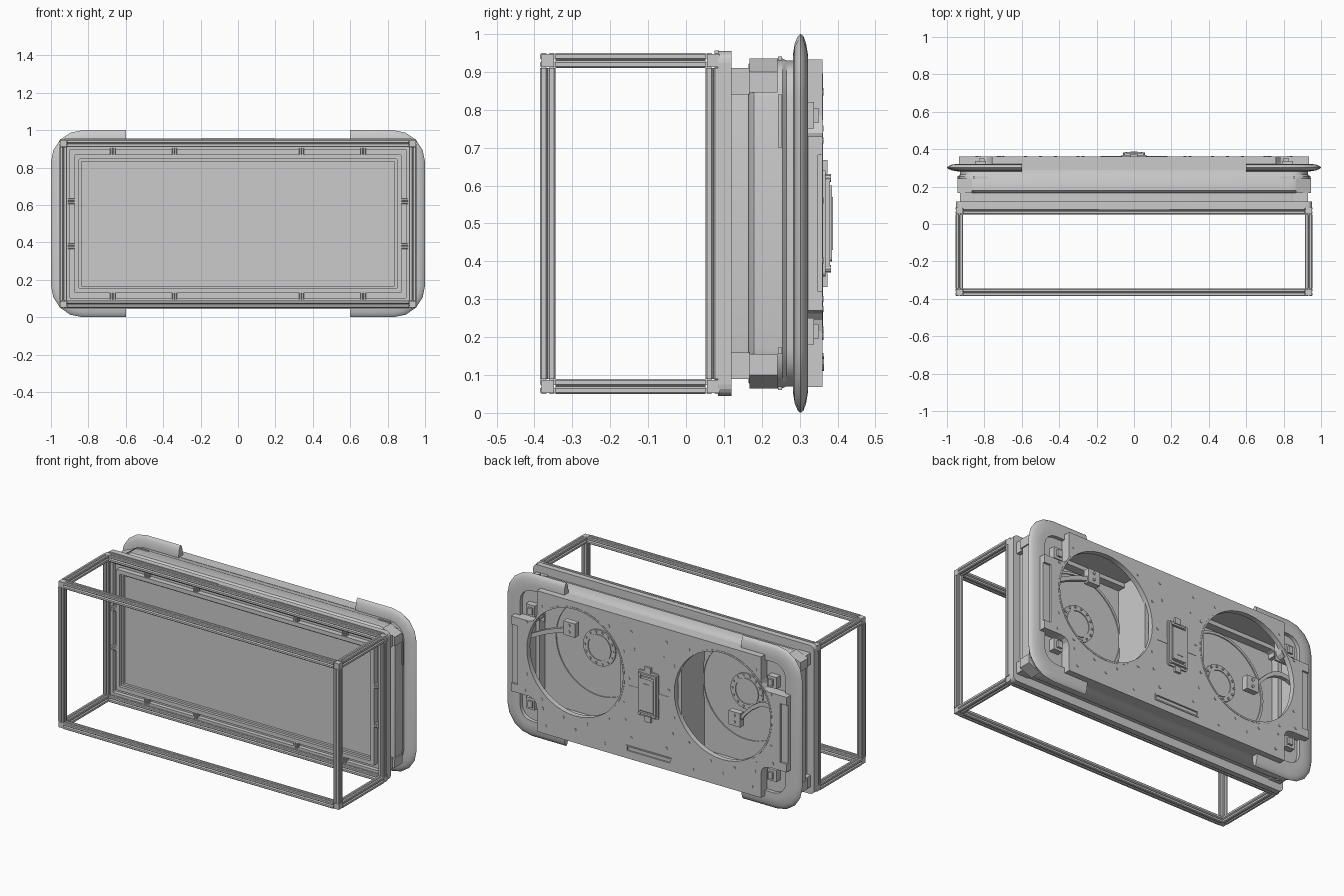
import bpy, bmesh, math
from mathutils import Vector

if "Cube" in bpy.data.objects:
    bpy.data.objects.remove(bpy.data.objects["Cube"])

def make(name, verts, faces, smooth=False):
    bm = bmesh.new()
    vs = [bm.verts.new(v) for v in verts]
    for f in faces:
        bm.faces.new([vs[i] for i in f])
    bmesh.ops.recalc_face_normals(bm, faces=bm.faces)
    me = bpy.data.meshes.new(name)
    bm.to_mesh(me)
    bm.free()
    ob = bpy.data.objects.new(name, me)
    bpy.context.collection.objects.link(ob)
    if smooth:
        bpy.ops.object.select_all(action='DESELECT')
        ob.select_set(True)
        bpy.context.view_layer.objects.active = ob
        bpy.ops.object.shade_smooth_by_angle(angle=math.radians(35))
    return ob

def rrect(hx, hz, r, n=4):
    """Rounded rectangle outline in x-z, centred on z = 0.5."""
    pts = []
    for k, (sx, sz) in enumerate([(1, 1), (-1, 1), (-1, -1), (1, -1)]):
        for i in range(n + 1):
            a = math.pi / 2 * (k + i / n)
            pts.append((sx * (hx - r) + r * math.cos(a), 0.5 + sz * (hz - r) + r * math.sin(a)))
    return pts

def circle(cx, cz, r, n=48):
    return [(cx + r * math.cos(2 * math.pi * i / n), cz + r * math.sin(2 * math.pi * i / n)) for i in range(n)]

def skin(name, loops, closed=True, smooth=False):
    """Join (outline, y) loops into a tube whose section closes on itself."""
    n, m = len(loops[0][0]), len(loops)
    verts = [(x, y, z) for pts, y in loops for x, z in pts]
    faces = [(i * n + j, i * n + (j + 1) % n, (i + 1) % m * n + (j + 1) % n, (i + 1) % m * n + j)
             for i in range(m) for j in range(n if closed else n - 1)]
    if not closed:
        faces += [[i * n for i in range(m)], [i * n + n - 1 for i in range(m)]]
    return make(name, verts, faces, smooth)

def ring(name, outer, inner, y0, y1, smooth=False):
    return skin(name, [(outer, y0), (outer, y1), (inner, y1), (inner, y0)], True, smooth)

def prism(name, pts, y0, y1, smooth=False):
    n = len(pts)
    verts = [(x, y0, z) for x, z in pts] + [(x, y1, z) for x, z in pts]
    faces = [(i, (i + 1) % n, n + (i + 1) % n, n + i) for i in range(n)]
    return make(name, verts, faces + [list(range(n)), list(range(n, 2 * n))], smooth)

def box(name, x0, x1, y0, y1, z0, z1):
    return prism(name, [(x0, z0), (x1, z0), (x1, z1), (x0, z1)], y0, y1)

def bar(name, axis, a, b, t0, t1, h=0.02):
    """Grooved square extrusion along an axis."""
    q = [(-1, -.8), (-.8, -1), (-.25, -1), (0, -.65), (.25, -1), (.8, -1)]
    prof = []
    for k in range(4):
        for u, v in q[1:]:
            for _ in range(k):
                u, v = -v, u
            prof.append((a + u * h, b + v * h))
        u, v = 1, -.8
        for _ in range(k):
            u, v = -v, u
        prof.append((a + u * h, b + v * h))
    place = {'x': lambda p, t: (t, p[0], p[1]), 'y': lambda p, t: (p[0], t, p[1]),
             'z': lambda p, t: (p[0], p[1], t)}[axis]
    n = len(prof)
    verts = [place(p, t) for t in (t0, t1) for p in prof]
    faces = [(i, (i + 1) % n, n + (i + 1) % n, n + i) for i in range(n)]
    make(name, verts, faces + [list(range(n)), list(range(n, 2 * n))])

# Open box frame of grooved bars with corner blocks
X, Y0, Y1, Z0, Z1 = 0.934, -0.365, 0.072, 0.07, 0.93
for y in (Y0, Y1):
    for z in (Z0, Z1):
        bar("frame_rail", 'x', y, z, -X + .02, X - .02)
    for x in (-X, X):
        bar("frame_post", 'z', x, y, Z0 + .02, Z1 - .02)
        for z in (Z0, Z1):
            box("frame_corner", x - .017, x + .017, y - .017, y + .017, z - .017, z + .017)
for x in (-X, X):
    for z in (Z0, Z1):
        bar("frame_side_rail", 'y', x, z, Y0 + .02, Y1 - .02)

# Front flange, panel and inner frame on pegs
ring("front_flange", rrect(.953, .455, .03), rrect(.905, .405, .015), .085, .12)
prism("front_panel", rrect(.93, .43, .02), .1, .118)
ring("panel_frame", rrect(.875, .37, .006), rrect(.85, .345, .004), .068, .1)
ring("panel_frame_lip", rrect(.85, .345, .004), rrect(.838, .333, .004), .085, .1)
ring("outer_lip", rrect(.918, .412, .006), rrect(.9, .396, .004), .075, .1)
for s in (-1, 1):
    for x in (-.67, -.34, .34, .67):
        bar("frame_peg", 'z', x, .084, *sorted((.5 + s * .365, .5 + s * .405)), h=.014)
    for z in (.38, .62):
        bar("frame_peg", 'x', .084, z, *sorted((s * .87, s * .91)), h=.014)
box("top_slot", -.19, .19, .075, .087, .945, .957)

# Hollow neck and body shell
ring("neck", rrect(.905, .405, .07), rrect(.875, .375, .05), .115, .168, True)
inner = rrect(.9, .4, .08)
skin("body_shell", [(rrect(.92, .42, .1), .165), (rrect(.94, .435, .105), .18), (rrect(.94, .435, .105), .255),
                    (rrect(.93, .43, .1), .265), (rrect(.93, .43, .1), .322), (inner, .322), (inner, .165)], True, True)
for s in (-1, 1):
    box("partition_wall", s * .195 - .012, s * .195 + .012, .118, .34, .1, .9)
    for zs in (-1, 1):
        zc = .5 + zs * .39
        prism("corner_clip", [(s * .865, zc - .045), (s * .945, zc - .045 * (zs > 0) - .01 * (zs < 0)),
                              (s * .945, zc + .01 * (zs > 0) + .045 * (zs < 0)), (s * .865, zc + .045)], .167, .242)
        box("neck_clip", s * .89 - .04, s * .89 + .04, .12, .168, .5 + zs * .375 - .035, .5 + zs * .375 + .035)
        box("shell_tab", s * .82 - .04, s * .82 + .04, .243, .253, .5 + zs * .43 - .01, .5 + zs * .43 + .01)
    box("side_slot_trim", s * .935 - .012, s * .935 + .012, .243, .253, .7, .84)
    box("side_tab", s * .935 - .012, s * .935 + .012, .243, .253, .155, .172)

# C-shaped corner bumpers, lens-shaped in section
section = [(0, .302), (.006, .31), (.025, .317), (.055, .322), (.08, .322), (.08, .282), (.055, .282), (.025, .287), (.006, .295)]
for s in (-1, 1):
    loops = []
    for d, y in section:
        p = rrect(1 - d, .5 - d, .17 - d)
        c = [(.6, d)] + p[15:] + p[:5] + [(.6, 1 - d)]
        loops.append(([(s * x, z) for x, z in c], y))
    skin("bumper", loops, False, True)

# Back plate with notched corners, two round openings and recessed sides
quarter = [(.935, .73), (.815, .73), (.785, .738), (.768, .755), (.76, .785), (.76, .932)]
up = quarter + [(-x, z) for x, z in reversed(quarter)]
outline = up + [(x, 1 - z) for x, z in reversed(up)]
plate = prism("back_plate", outline, .338, .36)
HX, HZ, HR = .5, .56, .33
cutters = [prism("cutter", circle(s * HX, HZ, HR), .3, .4) for s in (-1, 1)]
cutters += [box("cutter", *sorted((s * .89, s * 1.0)), .348, .4, .32, .68) for s in (-1, 1)]
cutters.append(box("cutter", -.15, .15, .35, .4, .115, .145))
bpy.context.view_layer.objects.active = plate
for c in cutters:
    m = plate.modifiers.new("cut", 'BOOLEAN')
    m.operation, m.solver, m.object = 'DIFFERENCE', 'EXACT', c
    bpy.ops.object.modifier_apply(modifier=m.name)
    bpy.data.objects.remove(c)
skirt_in = [(x * .985, .5 + (z - .5) * .97) for x, z in outline]
ring("plate_skirt", outline, skirt_in, .29, .345)
ring("slot_rim", rrect(.155, .02, .004), rrect(.145, .012, .004), .355, .364).location.z = -.37

# Corner pockets with a small catch in each
for s in (-1, 1):
    for zs in (-1, 1):
        box("pocket_floor", *sorted((s * .75, s * .92)), .288, .3, *sorted((.5 + zs * .22, .5 + zs * .42)))
        box("pocket_catch", *sorted((s * .79, s * .85)), .3, .338, *sorted((.5 + zs * .25, .5 + zs * .32)))
        box("pocket_latch", *sorted((s * .8, s * .83)), .338, .35, *sorted((.5 + zs * .265, .5 + zs * .305)))

# Driver mounts seen through the openings
for s in (-1, 1):
    cx = s * HX
    ring("opening_rim", circle(cx, HZ, HR + .006), circle(cx, HZ, HR - .004), .33, .362, True)
    ring("mount_recess", circle(cx, HZ, .31), circle(cx, HZ, .295), .116, .124, True)
    prism("mount_disc", circle(cx, HZ, .11, 32), .116, .126, True)
    ring("mount_hub", circle(cx, HZ, .082, 32), circle(cx, HZ, .074, 32), .12, .131, True)
    for x, z in circle(cx, HZ, .097, 14):
        prism("disc_bolt", circle(x, z, .007, 6), .125, .132)
    # curved strap reaching in from the outer edge to a bracket
    bz = .74 if s > 0 else .49
    ts = [i / 6 for i in range(7)]
    top = [(s * (.86 - .28 * t), .62 + (bz - .62) * t * t + .04 * math.sin(math.pi * t)) for t in ts]
    prism("strap_arm", top + [(x, z - .028) for x, z in reversed(top)], .3, .325)
    box("strap_bracket", s * .56 - .04, s * .56 + .04, .296, .332, bz - .045, bz + .04)
    for dz in (-.02, .02):
        prism("bracket_bolt", circle(s * .56, bz + dz, .009, 8), .33, .338)

# Plate screws
screws = [p for s in (-1, 1) for p in circle(s * HX, HZ, .365, 14)]
screws += [(s * x, z) for s in (-1, 1) for x, z in
           [(.12, .2), (.12, .85), (.3, .12), (.5, .15), (.7, .12), (.16, .3), (.84, .3), (.72, .22), (.1, .75)]]
for x, z in screws:
    if .09 < z < .91 and .08 < abs(x) < .86:
        prism("plate_screw", circle(x, z, .008, 8), .357, .363)

# Central latch box
box("latch_base", -.14, .14, .355, .362, .49, .52)
prism("latch_plate", rrect(.068, .14, .012), .358, .368)
ring("latch_rim", rrect(.058, .125, .012), rrect(.046, .113, .008), .365, .38)
prism("latch_body", rrect(.046, .1, .01), .365, .385)
box("latch_handle", -.02, .02, .38, .388, .43, .57)
for zs in (-1, 1):
    box("latch_tab", -.02, .02, .358, .374, .5 + zs * .15 - .018, .5 + zs * .15 + .018)
    for x in (-.05, .05):
        prism("latch_bolt", circle(x, .5 + zs * .12, .01, 8), .365, .383)
